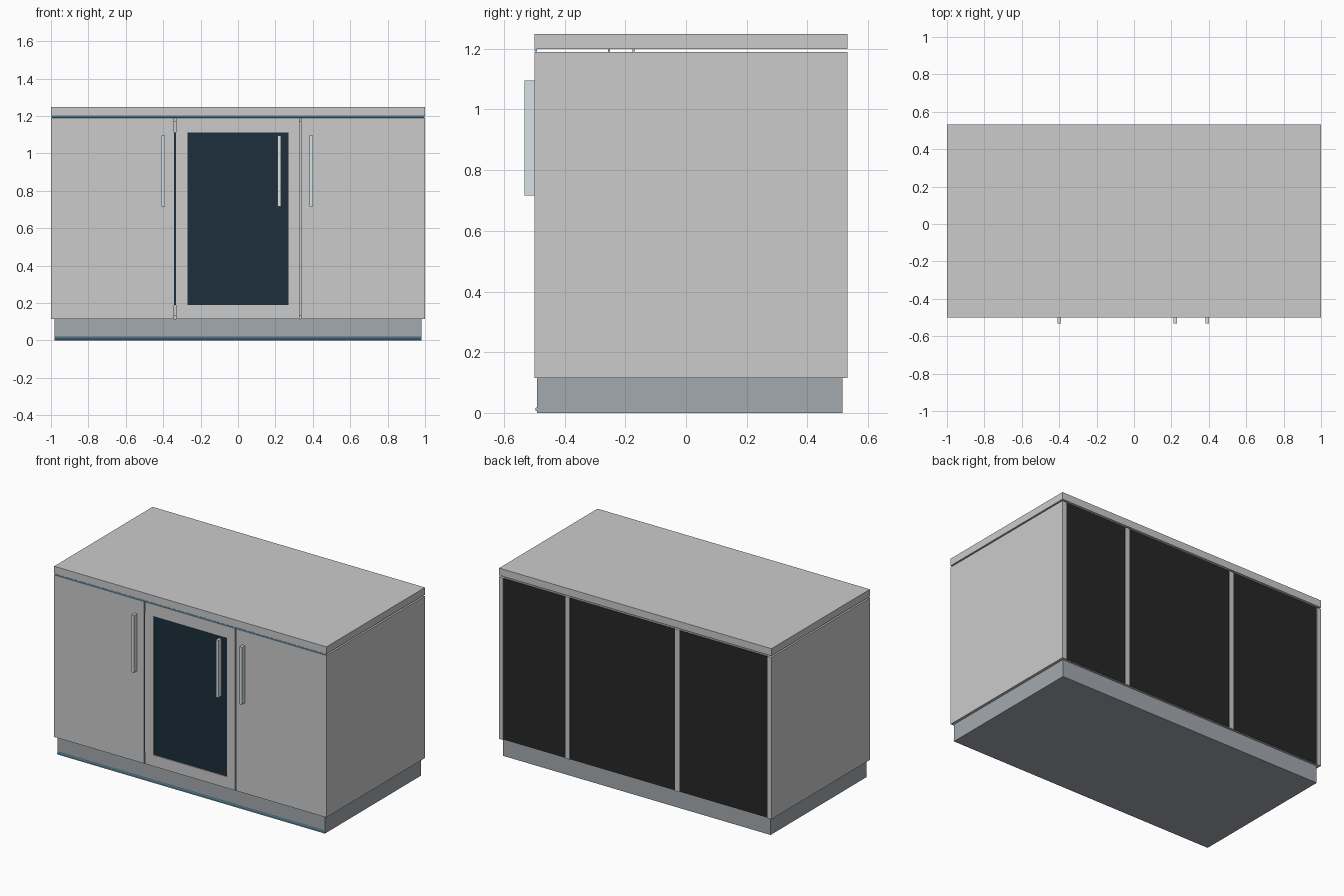
import bpy, bmesh, math

if "Cube" in bpy.data.objects:
    bpy.data.objects.remove(bpy.data.objects["Cube"])


def material(name, rgb):
    m = bpy.data.materials.new(name)
    m.diffuse_color = (*rgb, 1)
    m.use_nodes = True
    m.node_tree.nodes["Principled BSDF"].inputs["Base Color"].default_value = m.diffuse_color
    return m


PLINTH = material("slate", (0.37, 0.40, 0.43))
GLASS = material("dark_glass", (0.012, 0.028, 0.045))
BLACK = material("black_panel", (0.02, 0.02, 0.02))
STEEL = material("steel", (0.70, 0.76, 0.80))
BLUE = material("blue_light", (0.18, 0.62, 0.95))


def finish(bm, name, mat):
    me = bpy.data.meshes.new(name)
    bm.to_mesh(me)
    bm.free()
    ob = bpy.data.objects.new(name, me)
    bpy.context.collection.objects.link(ob)
    if mat:
        me.materials.append(mat)
    return ob


def box_bm(x, y, z):
    bm = bmesh.new()
    bmesh.ops.create_cube(bm, size=1)
    for v in bm.verts:
        v.co = [r[0] if c < 0 else r[1] for c, r in zip(v.co, (x, y, z))]
    return bm


def box(name, x, y, z, mat=None):
    return finish(box_bm(x, y, z), name, mat)


def light_tube(name, half, y, z, r):
    bpy.ops.mesh.primitive_cylinder_add(vertices=8, radius=r, depth=2 * half,
                                        location=(0, y, z), rotation=(0, math.pi / 2, 0))
    ob = bpy.context.object
    ob.name = name
    ob.data.materials.append(BLUE)


F, B = -0.50, 0.532          # front and back planes
Z0, Z1 = 0.115, 1.19         # cabinet bottom and top

# Plinth and floating worktop
box("plinth", (-0.982, 0.982), (-0.491, 0.515), (0, Z0), PLINTH)
box("worktop", (-1, 1), (F, B), (1.20, 1.248))

# Carcass: bottom, top, sides, dividers
box("carcass_bottom", (-0.97, 0.97), (F + 0.02, B - 0.005), (Z0, Z0 + 0.02))
box("carcass_top", (-0.97, 0.97), (F + 0.02, B - 0.005), (Z1 - 0.02, Z1))
for name, x in (("left", -0.985), ("right", 0.985)):
    box(name + "_side", (x - 0.015, x + 0.015), (F + 0.02, B), (Z0, Z1))
for i, x in enumerate((-0.308, 0.498)):
    box(f"divider_{i + 1}", (x - 0.015, x + 0.015), (F + 0.05, B), (Z0, Z1))
box("front_backing", (-0.97, 0.97), (F + 0.03, F + 0.045), (Z0, Z1))

# Black back panels between the uprights
for i, (a, b) in enumerate(((-0.97, -0.323), (-0.293, 0.483), (0.513, 0.97))):
    box(f"back_panel_{i + 1}", (a, b), (B - 0.02, B - 0.003), (Z0 + 0.003, Z1 - 0.003), BLACK)

# Solid doors either side
box("left_door", (-1, -0.341), (F, F + 0.02), (Z0, Z1))
box("right_door", (0.336, 1), (F, F + 0.02), (Z0, Z1))

# Middle door with a recessed glazed opening
bm = box_bm((-0.332, 0.328), (F, F + 0.025), (Z0, Z1))
front = min(bm.faces, key=lambda f: f.calc_center_median().y)
bmesh.ops.inset_region(bm, faces=[front], thickness=0.05)
for v in front.verts:
    v.co.x = math.copysign(0.27, v.co.x)
    v.co.z = 1.112 if v.co.z > 0.6 else 0.19
inner = bmesh.ops.extrude_discrete_faces(bm, faces=[front])["faces"][0]
for v in inner.verts:
    v.co.y += 0.012
finish(bm, "glazed_door_frame", None)
box("door_glass", (-0.27, 0.27), (F + 0.006, F + 0.012), (0.19, 1.112), GLASS)
box("gap_seal", (-0.341, -0.332), (F + 0.005, F + 0.03), (0.19, 1.112), GLASS)

# Bar handles
for name, x in (("left", -0.40), ("middle", 0.22), ("right", 0.392)):
    box(name + "_handle", (x - 0.009, x + 0.009), (-0.533, F), (0.716, 1.096), STEEL)

# Small spacers carrying the worktop
for i, y in enumerate((-0.254, -0.173)):
    box(f"worktop_spacer_{i + 1}", (-0.05, 0.0), (y - 0.003, y + 0.003), (Z1, 1.20))

# Blue light tubes under the worktop and along the plinth foot
light_tube("upper_light", 0.998, F + 0.005, 1.195, 0.0045)
light_tube("lower_light", 0.98, -0.491, 0.012, 0.006)
